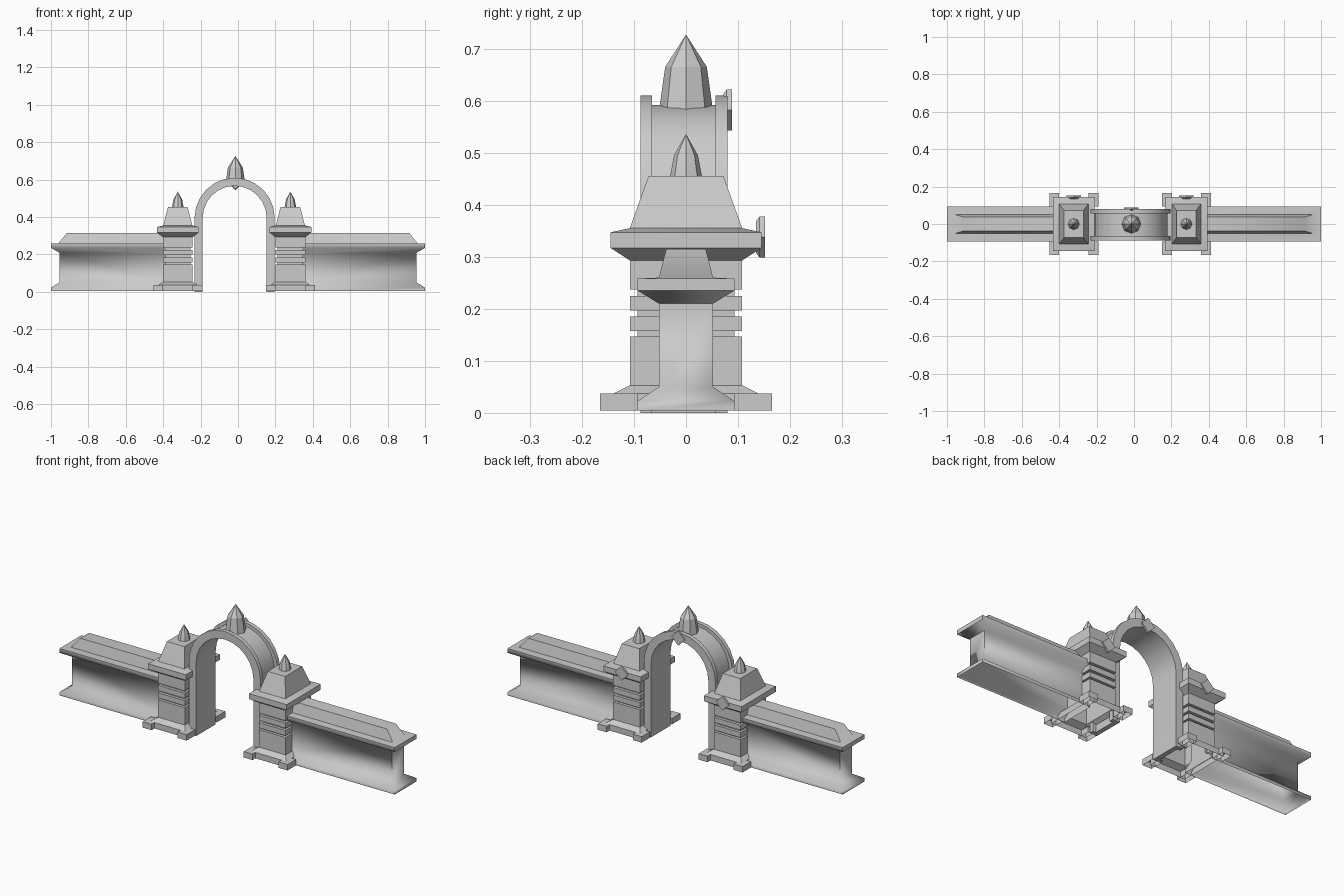
import bpy, bmesh, math
from mathutils import Vector

if "Cube" in bpy.data.objects:
    bpy.data.objects.remove(bpy.data.objects["Cube"])

GATE_X = -0.021       # gate sits slightly left of centre


def finish(name, bm, angle=30):
    bmesh.ops.recalc_face_normals(bm, faces=bm.faces)
    me = bpy.data.meshes.new(name)
    bm.to_mesh(me)
    bm.free()
    ob = bpy.data.objects.new(name, me)
    bpy.context.collection.objects.link(ob)
    bpy.ops.object.select_all(action='DESELECT')
    ob.select_set(True)
    bpy.context.view_layer.objects.active = ob
    bpy.ops.object.shade_smooth_by_angle(angle=math.radians(angle))
    return ob


def skin(bm, rings, cap_start=False, cap_end=True):
    """Bridge successive closed loops of points."""
    loops = [[bm.verts.new(p) for p in r] for r in rings]
    for a, b in zip(loops, loops[1:]):
        n = len(a)
        for i in range(n):
            bm.faces.new((a[i], a[(i + 1) % n], b[(i + 1) % n], b[i]))
    if cap_start:
        bm.faces.new(loops[0])
    if cap_end:
        bm.faces.new(loops[-1])


def rect(x0, x1, y0, y1, z):
    return [(x0, y0, z), (x1, y0, z), (x1, y1, z), (x0, y1, z)]


def finial(name, x, profile, tip):
    bm = bmesh.new()
    rings = [[(x + r * math.cos(k * math.pi / 4), r * math.sin(k * math.pi / 4), z)
              for k in range(8)] for r, z in profile]
    skin(bm, rings, cap_start=True)
    bm.faces.ensure_lookup_table()
    bmesh.ops.poke(bm, faces=[bm.faces[-1]])
    bm.verts.ensure_lookup_table()
    bm.verts[-1].co = Vector((x, 0, tip))
    finish(name, bm, 20)


def diamond(name, x, z, y0, y1, r=0.039):
    bm = bmesh.new()
    rings = [[(x + s, y, z), (x, y, z + s), (x - s, y, z), (x, y, z - s)]
             for y, s in ((y0, r * 0.8), (y0 + 0.006, r), (y1, r))]
    skin(bm, rings, cap_start=True)
    finish(name, bm)


# Walls: flared foot, slim stem, flared coping and hipped top (half depth, outer end, z)
WALL = [(.093, 1, .005), (.093, 1, .023), (.052, .955, .05), (.052, .955, .21),
        (.093, 1, .235), (.093, 1, .258), (.052, .96, .26), (.038, .915, .315)]
for side, inner in ((-1, .39), (1, .345)):
    bm = bmesh.new()
    skin(bm, [rect(side * inner, side * e, -d, d, z) for d, e, z in WALL])
    finish("wall_left" if side < 0 else "wall_right", bm, 60)

# Pillars: skirt, banded shaft, flared cap and tapered roof (half width, half depth, z)
PILLAR = [(.105, .14, .005), (.105, .14, .037), (.08, .108, .053), (.08, .108, .147),
          (.068, .093, .147)]
for z in (.157, .197):
    PILLAR += [(.068, .093, z), (.08, .108, z), (.08, .108, z + .028), (.068, .093, z + .028)]
PILLAR += [(.068, .093, .237), (.08, .108, .237), (.08, .108, .293), (.112, .145, .317),
           (.112, .145, .347), (.078, .108, .355), (.052, .072, .455)]
for side, word in ((-1, "left"), (1, "right")):
    cx = GATE_X + side * 0.301
    bm = bmesh.new()
    skin(bm, [rect(cx - w, cx + w, -d, d, z) for w, d, z in PILLAR])
    finish("pillar_" + word, bm)

    # Corner feet
    bm = bmesh.new()
    for sx in (-1, 1):
        for sy in (-1, 1):
            skin(bm, [rect(cx + sx * .078, cx + sx * .131, sy * .093, sy * .165, z)
                      for z in (.005, .037)])
    finish("pillar_feet_" + word, bm)

    finial("pillar_finial_" + word, cx, [(.031, .452), (.023, .495)], .536)
    diamond("pillar_diamond_" + word, cx, .338, .135, .152)

# Arch: channel section swept up, over and down
ARCH_X, SPRING, SEG = -0.018, 0.396, 12
SECTION = [(.171, -.087), (.214, -.087), (.214, -.065), (.196, -.065),
           (.196, .057), (.214, .057), (.214, .08), (.171, .08)]
rings = [[(ARCH_X + r, y, 0) for r, y in SECTION]]
for k in range(SEG + 1):
    a = math.pi * k / SEG
    rings.append([(ARCH_X + r * math.cos(a), y, SPRING + r * math.sin(a)) for r, y in SECTION])
rings.append([(ARCH_X - r, y, 0) for r, y in SECTION])
bm = bmesh.new()
skin(bm, rings, cap_start=True)
finish("arch", bm)

finial("arch_finial", -.014, [(.052, .58), (.04, .665)], .727)
diamond("arch_diamond", -.014, .582, .072, .088)
